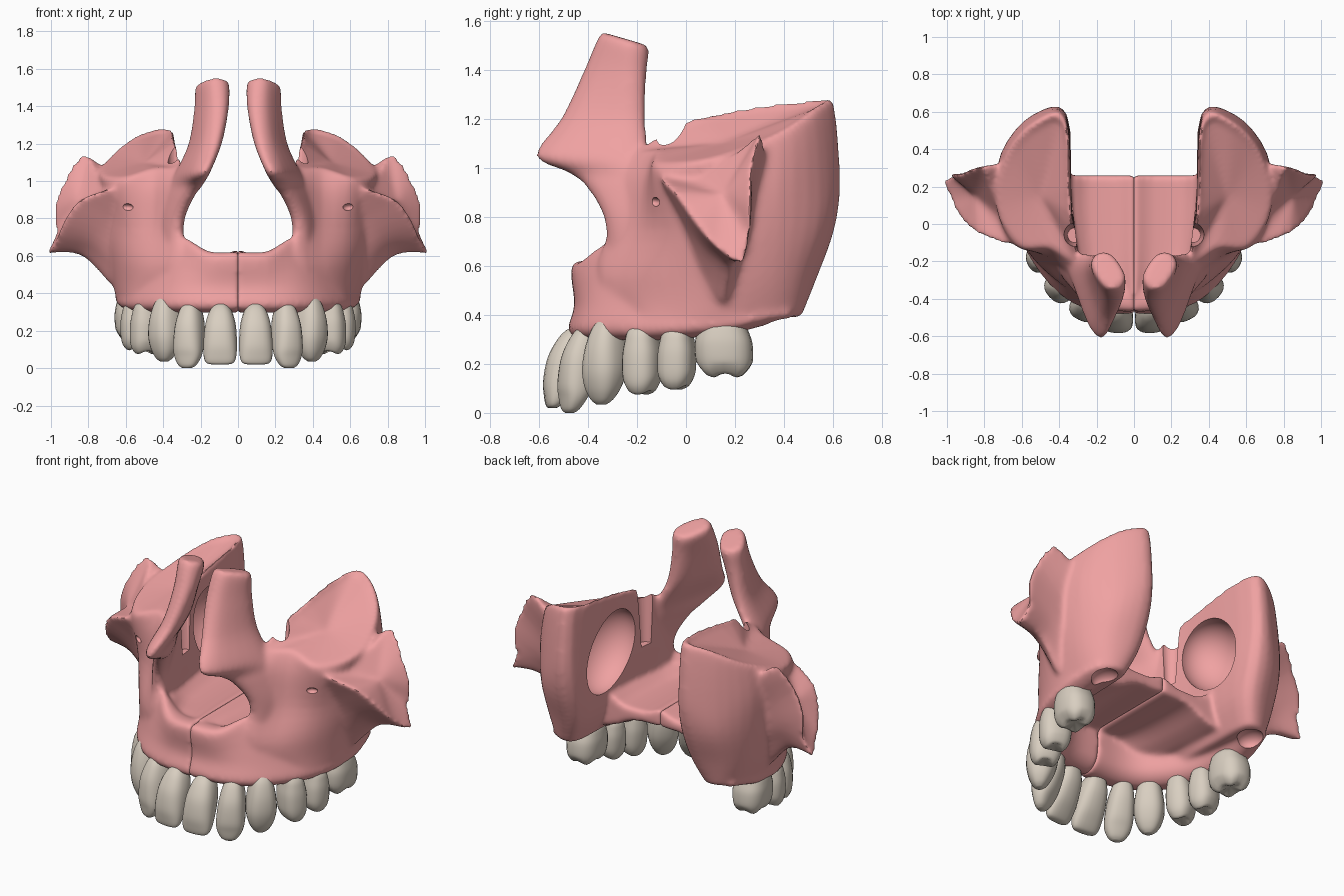
import bpy, bmesh, math
from mathutils import Vector, Matrix, Euler

if "Cube" in bpy.data.objects:
    bpy.data.objects.remove(bpy.data.objects["Cube"])

V = Vector


def material(name, rgb):
    m = bpy.data.materials.new(name)
    m.diffuse_color = (*rgb, 1)
    m.use_nodes = True
    m.node_tree.nodes["Principled BSDF"].inputs["Base Color"].default_value = m.diffuse_color
    return m


def spline(p, closed, k):
    """Smooth curve through the points, k steps per span."""
    n, out = len(p), []
    get = (lambda i: p[i % n]) if closed else (lambda i: p[max(0, min(n - 1, i))])
    for i in range(n if closed else n - 1):
        a, b, c, d = get(i - 1), get(i), get(i + 1), get(i + 2)
        for j in range(k):
            t = j / k
            out.append(0.5 * (2 * b + (c - a) * t + (2 * a - 5 * b + 4 * c - d) * t * t
                              + (3 * b - a - 3 * c + d) * t ** 3))
    if not closed:
        out.append(p[-1].copy())
    return out


def loft(bm, rings, k=4, ring_k=4, start=None, end=None, min_x=-0.004):
    """Closed smooth skin through a list of rings."""
    rings = [spline([V(q) for q in r], True, ring_k) for r in rings]
    rings = list(zip(*[spline(list(c), False, k) for c in zip(*rings)]))
    vs = [[bm.verts.new((max(q.x, min_x), q.y, q.z)) for q in r] for r in rings]
    n = len(vs[0])
    for a, b in zip(vs, vs[1:]):
        for i in range(n):
            bm.faces.new((a[i], a[(i + 1) % n], b[(i + 1) % n], b[i]))
    for ring, mid in ((vs[0], start), (vs[-1], end)):
        if mid is None:
            mid = sum((v.co for v in ring), V((0, 0, 0))) / n
        c = bm.verts.new(mid)
        for i in range(n):
            bm.faces.new((ring[i], ring[(i + 1) % n], c))


def to_object(name, bm, mat=None):
    bmesh.ops.recalc_face_normals(bm, faces=bm.faces[:])
    me = bpy.data.meshes.new(name)
    bm.to_mesh(me)
    bm.free()
    if mat:
        me.materials.append(mat)
    ob = bpy.data.objects.new(name, me)
    bpy.context.collection.objects.link(ob)
    return ob


def mirror(ob):
    m = ob.modifiers.new("mirror", 'MIRROR')
    m.use_mirror_merge = False


def bake(ob, angle):
    dg = bpy.context.evaluated_depsgraph_get()
    me = bpy.data.meshes.new_from_object(ob.evaluated_get(dg))
    ob.modifiers.clear()
    ob.data = me
    me.shade_smooth()
    me.set_sharp_from_angle(angle=math.radians(angle))


bone = material("bone_pink", (0.87, 0.36, 0.36))
enamel = material("enamel", (0.69, 0.62, 0.53))
bm = bmesh.new()

# Main body: horizontal sections, upper one is the sloping orbital floor
body = [
    (0.39, [(.43, -.2), (.54, -.18), (.62, -.03), (.655, .15), (.62, .36), (.54, .46), (.44, .44), (.42, .2)]),
    (0.55, [(.30, -.34), (.45, -.27), (.6, -.1), (.69, .14), (.67, .36), (.56, .50), (.38, .50), (.35, .1)]),
    (0.75, [(.295, -.31), (.45, -.2), (.62, -.08), (.73, .12), (.70, .38), (.56, .565), (.36, .565), (.33, .1)]),
    (0.95, [(.30, -.28), (.45, -.17), (.64, -.11), (.73, .1), (.71, .38), (.54, .58), (.36, .59), (.33, .1)]),
]
rings = [[(x, y, z) for x, y in pts] for z, pts in body]
top = [(.31, -.2, 1.07), (.45, -.13, 1.06), (.62, -.12, 1.01), (.74, .1, 1.03),
       (.68, .38, 1.13), (.53, .55, 1.235), (.365, .565, 1.265), (.335, .06, 1.2)]
floor = V((.5, .15, 1.10))
rings.append(top)
loft(bm, rings + [[V(p).lerp(floor, .12) + V((0, 0, .008)) for p in top]], end=floor)

# Frontal process: tapering plate (z, front edge, back edge, thickness)
rings = []
for z, f, b, t in [(1.55, (.085, -.33), (.195, -.165), .11), (1.52, (.075, -.35), (.2, -.16), .13),
                   (1.38, (.08, -.42), (.205, -.165), .12), (1.2, (.115, -.51), (.235, -.165), .11),
                   (1.05, (.17, -.615), (.31, -.15), .10), (.98, (.20, -.48), (.36, -.12), .09),
                   (.92, (.25, -.405), (.38, -.11), .09), (.8, (.305, -.335), (.41, -.1), .09),
                   (.66, (.315, -.315), (.43, -.1), .09)]:
    f, b = V((*f, z)), V((*b, z))
    n = V(((b - f).y, -(b - f).x, 0)).normalized() * t / 2
    tilt = .05 if z > 1.5 else 0
    ring = [f, f.lerp(b, .2) + n, f.lerp(b, .8) + n, b, f.lerp(b, .8) - n, f.lerp(b, .2) - n]
    rings.append([(p.x, p.y, p.z - tilt * (p.y + .33) / .17) for p in ring])
loft(bm, rings)

# Cheek process: flares out to a hollow triangular joint face
rim = [V(p) for p in [(.66, -.11, .97), (.84, -.05, .90), (.94, .04, .77), (.98, .13, .67), (1.025, .23, .61),
                      (.98, .26, .72), (.995, .27, .85), (.94, .27, 1.0), (.86, .30, 1.13),
                      (.80, .29, 1.135), (.75, .15, 1.03), (.67, 0, .98)]]
mid = sum(rim, V((0, 0, 0))) / 12
root, waist = [], []
for p in rim:
    d = p - mid
    q = V((.58 + d.x * .7, .16 + d.y * .85 + d.z * .25, .72 + d.z * .95))
    w = q.lerp(p, .45)
    w.z += max(0, -d.z) * .28
    root.append(q)
    waist.append(w)
loft(bm, [root, waist, rim], ring_k=3, end=(.852, .15, .89))

# Alveolar ridge: one section swept along the dental arch
path = [V((x, y, 0)) for x, y in [(-.004, -.39), (.15, -.385), (.28, -.345), (.385, -.26), (.485, -.12),
                                  (.545, .03), (.565, .2), (.55, .32), (.52, .40)]]
low = [0, 0, 0, 0, 0, .01, .03, .06, .07]
high = [0, 0, .07, .09, .09, .05, 0, 0, 0]
top_out = [.075, .06, 0, -.02, -.02, -.01, .03, .03, .03]
rings = []
for i, p in enumerate(path):
    t = path[min(i + 1, 8)] - path[max(i - 1, 0)]
    n = V((t.y, -t.x, 0)).normalized() if i else V((0, -1, 0))
    section = [(.09, .33 + low[i]), (.065, .44), (top_out[i], .61 + high[i]), (-.06, .60 + high[i] * .7),
               (-.09, .48), (-.075, .35 + low[i]), (0, .295 + low[i])]
    rings.append([(*(p + n * o).xy, z) for o, z in section])
loft(bm, rings)

# Hard palate
profile = [(0, .63), (.1, .60), (.25, .60), (.36, .64), (.41, .45), (.31, .46), (.18, .52), (0, .535)]
loft(bm, [[(x * s - .004, y, z - (.03 if y < -.35 and x > .2 else 0)) for x, z in profile]
          for y, s in [(-.38, .45), (-.3, .72), (-.15, .92), (.1, 1), (.26, 1)]])
jaw = to_object("upper_jaw_bone", bm, bone)

# Cutters: slanted sinus, empty rear socket, front foramen, tear duct notch
bm = bmesh.new()
for c, r, turn in [((.36, .25, .90), (.18, .20, .255), 40), ((.525, .375, .37), (.075, .08, .055), 0),
                   ((.6, -.14, .86), (.04, .035, .022), 0)]:
    bmesh.ops.create_uvsphere(bm, u_segments=40, v_segments=24, radius=1, matrix=Matrix.LocRotScale(
        V(c), Euler((math.radians(turn), 0, 0)), V(r)))
bmesh.ops.create_cone(bm, cap_ends=True, segments=32, radius1=.04, radius2=.075, depth=.5,
                      matrix=Matrix.Translation((.315, -.06, 1.08)))
cutter = to_object("cavity_cutter", bm)
cutter.hide_render = True

# Fuse the bone parts, soften, carve, mirror
m = jaw.modifiers.new("fuse", 'REMESH')
m.mode, m.voxel_size = 'VOXEL', 0.0125
m = jaw.modifiers.new("soften", 'SMOOTH')
m.factor, m.iterations = 0.5, 16
m = jaw.modifiers.new("carve", 'BOOLEAN')
m.operation, m.solver, m.object = 'DIFFERENCE', 'EXACT', cutter
mirror(jaw)
bake(jaw, 45)
bpy.data.objects.remove(cutter)

# Teeth: (height fraction, width scale, depth scale) from gum to biting edge
INCISOR = [(-.04, .2, .3), (0, .42, .55), (.12, .7, .82), (.35, .92, 1), (.65, 1, .85), (.86, .97, .55),
           (.97, .82, .33), (1, .5, .18)]
LATERAL = INCISOR[:5] + [(.82, .92, .6), (.95, .62, .38), (1, .3, .18)]
CANINE = INCISOR[:4] + [(.6, 1, .97), (.8, .85, .75), (.94, .55, .45), (1, .25, .2)]
GRINDER = [(-.1, .7, .7), (0, .8, .85), (.12, .88, .93), (.35, 1, 1), (.65, 1, .97), (.85, .9, .86),
           (.97, .7, .65), (1, .52, .48)]


def tooth(name, top, bottom, width, depth, turn, shape, cusps=0):
    a = math.radians(turn)
    u, v = V((math.cos(a), math.sin(a), 0)), V((math.sin(a), -math.cos(a), 0))
    top, bottom, rings = V(top), V(bottom), []
    for t, w, d in shape:
        ring = []
        for i in range(24):
            q = 2 * math.pi * i / 24
            c, s = math.cos(q), math.sin(q)
            c, s = math.copysign(abs(c) ** .8, c), math.copysign(abs(s) ** .8, s)
            p = top.lerp(bottom, t) + u * c * w * width / 2 + v * s * d * depth / 2
            if cusps and t > .8:
                phase = math.pi / 4 if cusps == 4 else math.pi / 2
                p.z += .008 * (1 - math.cos(cusps * (q - phase)))
            ring.append(p)
        rings.append(ring)
    pit = bottom + V((0, 0, .03)) if cusps else None
    bm = bmesh.new()
    loft(bm, rings, k=4, ring_k=1, end=pit)
    ob = to_object(name, bm, enamel)
    mirror(ob)
    bake(ob, 60)


tooth("central_incisors", (.092, -.445, .335), (.097, -.545, .02), .18, .17, 5, INCISOR)
tooth("lateral_incisors", (.25, -.395, .345), (.272, -.475, 0), .16, .17, 25, LATERAL)
tooth("canines", (.38, -.315, .375), (.395, -.345, .035), .17, .175, 48, CANINE)
tooth("first_premolars", (.48, -.175, .325), (.495, -.18, .075), .15, .18, 65, GRINDER, 2)
tooth("second_premolars", (.535, -.035, .325), (.54, -.04, .095), .15, .18, 74, GRINDER, 2)
tooth("molars", (.56, .15, .36), (.56, .16, .145), .235, .2, 87, GRINDER, 4)
